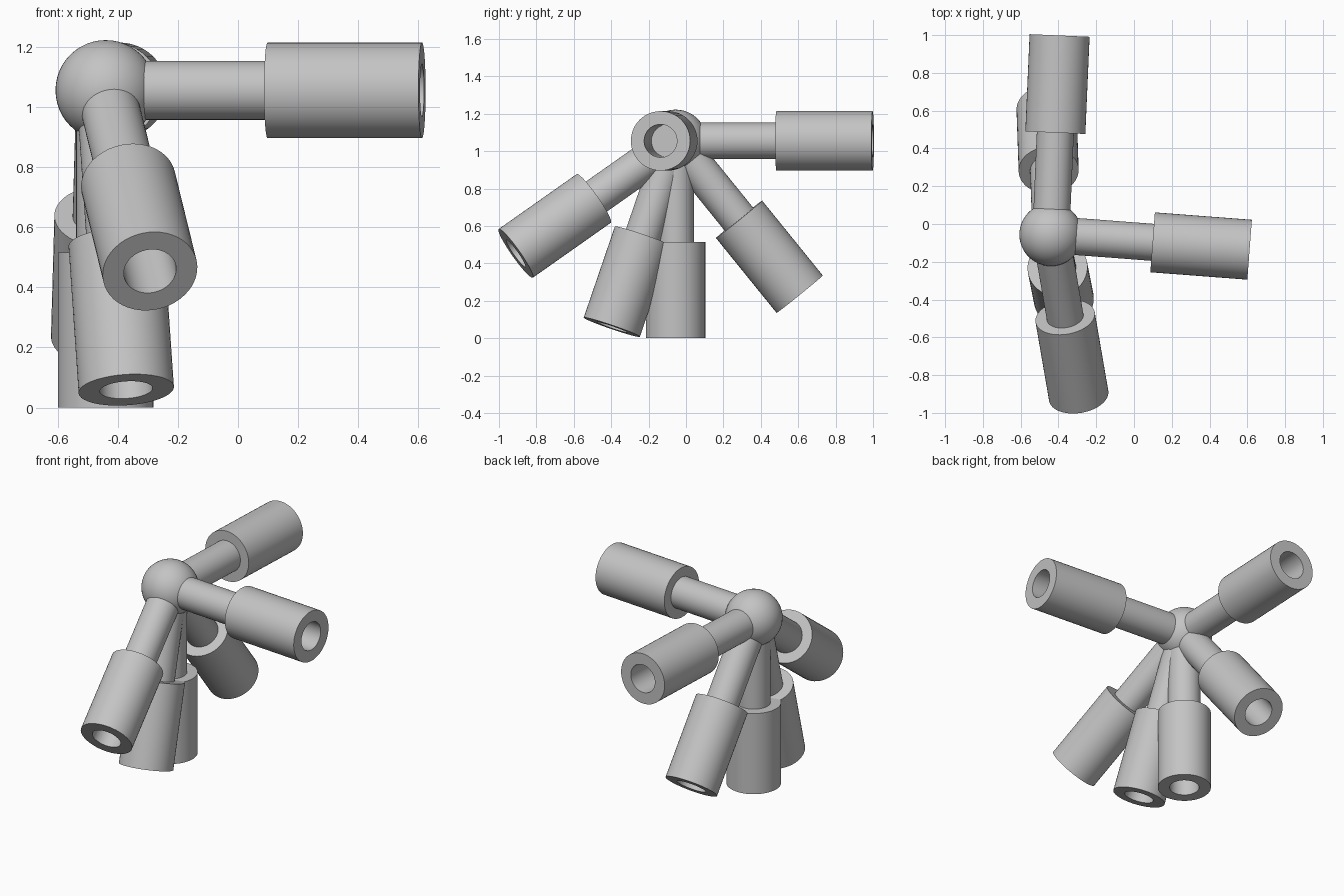
import bpy, bmesh, math
from mathutils import Vector

cube = bpy.data.objects.get("Cube")
if cube:
    bpy.data.objects.remove(cube, do_unlink=True)

HUB = Vector((-0.44, -0.056, 1.055))
SIDES = 48

grey = bpy.data.materials.new("light_grey")
grey.use_nodes = True
colour = (0.55, 0.55, 0.55, 1)
grey.diffuse_color = colour
grey.node_tree.nodes["Principled BSDF"].inputs["Base Color"].default_value = colour


def finish(obj):
    obj.data.materials.append(grey)
    bpy.ops.object.select_all(action="DESELECT")
    obj.select_set(True)
    bpy.context.view_layer.objects.active = obj
    bpy.ops.object.shade_smooth_by_angle(angle=math.radians(35))


def lathe(name, profile):
    """Spin a (radius, height) profile around z."""
    bm = bmesh.new()
    verts = [bm.verts.new((r, 0, h)) for r, h in profile]
    edges = [bm.edges.new(pair) for pair in zip(verts, verts[1:])]
    bmesh.ops.spin(bm, geom=verts + edges, cent=(0, 0, 0), axis=(0, 0, 1),
                   angle=math.tau, steps=SIDES, use_duplicate=False)
    bmesh.ops.remove_doubles(bm, verts=bm.verts, dist=0.0001)
    bmesh.ops.recalc_face_normals(bm, faces=bm.faces)
    mesh = bpy.data.meshes.new(name)
    bm.to_mesh(mesh)
    bm.free()
    obj = bpy.data.objects.new(name, mesh)
    bpy.context.collection.objects.link(obj)
    return obj


# Central ball joint
bpy.ops.mesh.primitive_uv_sphere_add(segments=SIDES, ring_count=24,
                                     radius=0.167, location=HUB)
ball = bpy.context.object
ball.name = "hub_ball"
finish(ball)

# Arm: thin rod, wider sleeve, deep round socket in the end
ROD, SLEEVE, BORE = 0.098, 0.159, 0.088
STEP, TIP = 0.54, 1.055
arm_profile = [(0, 0), (ROD, 0), (ROD, STEP), (SLEEVE, STEP), (SLEEVE, TIP),
               (BORE, TIP), (BORE, STEP + 0.002), (0, STEP + 0.002)]

# Directions in which the arms leave the hub
arms = {
    "left_arm": (1.05, -0.08, 0),
    "back_arm": (0.046, 1.052, 0),
    "front_arm": (0.147, -0.852, -0.6),
    "lower_front_arm": (0.068, -0.339, -0.991),
    "lower_back_arm": (-0.023, 0.66, -0.815),
    "bottom_arm": (0, 0, -1),
}
for name, direction in arms.items():
    arm = lathe(name, arm_profile)
    arm.location = HUB
    arm.rotation_euler = Vector(direction).to_track_quat("Z", "Y").to_euler()
    finish(arm)
